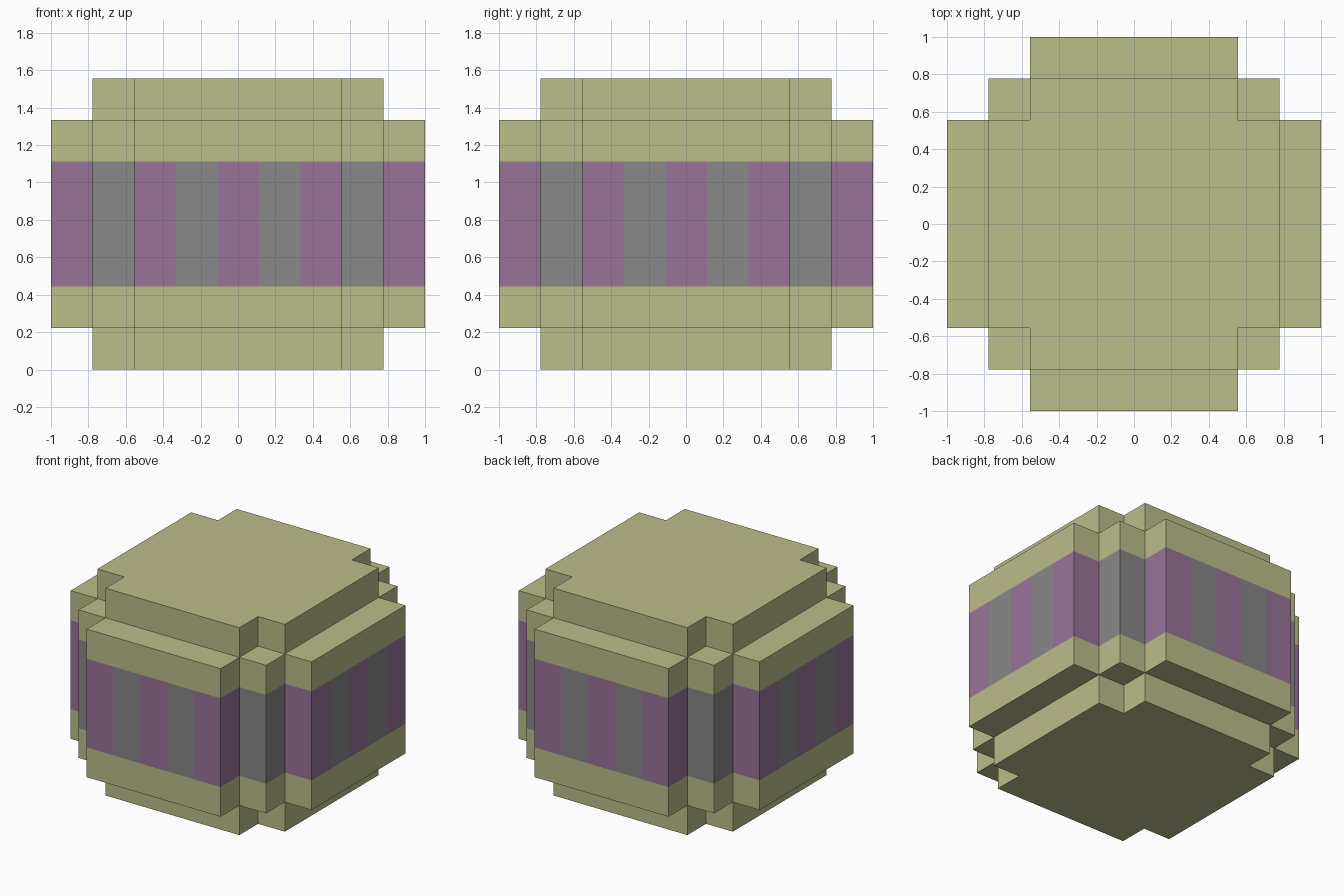
import bpy
import bmesh
from mathutils import Vector

cube = bpy.data.objects.get("Cube")
if cube:
    bpy.data.objects.remove(cube, do_unlink=True)

UNIT = 2 / 9      # edge length of one block
LAYERS = 7        # blocks from bottom to top


def make_material(name, rgb):
    mat = bpy.data.materials.new(name)
    mat.use_nodes = True
    color = (*rgb, 1.0)
    mat.diffuse_color = color
    mat.node_tree.nodes["Principled BSDF"].inputs["Base Color"].default_value = color
    return mat


OLIVE, PURPLE, GREY = range(3)
materials = [
    make_material("olive", (0.50, 0.51, 0.255)),
    make_material("purple", (0.315, 0.175, 0.315)),
    make_material("grey", (0.246, 0.246, 0.246)),
]


def filled(x, y, z):
    """Stepped round block: smaller plus-shaped caps above and below a wide middle."""
    if not 0 <= z < LAYERS:
        return False
    near, far = sorted((abs(x), abs(y)))
    if z in (0, LAYERS - 1):
        return far <= 3 and near <= 2
    return far <= 3 or (far == 4 and near <= 2)


def face_color(cell, direction):
    """Alternating stripes on upright faces of the middle band."""
    x, y, z = cell
    if direction.z or not 2 <= z <= 4:
        return OLIVE
    along = y if direction.x else x
    return GREY if along % 2 else PURPLE


# Outer skin of the stepped block
bm = bmesh.new()
axes = [Vector((1, 0, 0)), Vector((0, 1, 0)), Vector((0, 0, 1))]
reach = range(-4, 5)
for cell in [(x, y, z) for x in reach for y in reach for z in range(LAYERS)]:
    if not filled(*cell):
        continue
    center = Vector(cell) + axes[2] / 2
    for i, axis in enumerate(axes):
        for direction in (axis, -axis):
            neighbor = [round(c + d) for c, d in zip(cell, direction)]
            if filled(*neighbor):
                continue
            u = axes[(i + 1) % 3] / 2
            v = direction.cross(u)
            middle = center + direction / 2
            corners = (middle - u - v, middle + u - v, middle + u + v, middle - u + v)
            face = bm.faces.new([bm.verts.new(p * UNIT) for p in corners])
            face.material_index = face_color(cell, direction)

# Weld the blocks and merge flat areas of one colour
bmesh.ops.remove_doubles(bm, verts=bm.verts[:], dist=0.001)
bmesh.ops.dissolve_limit(bm, angle_limit=0.01, verts=bm.verts[:],
                         edges=bm.edges[:], delimit={'MATERIAL'})
bmesh.ops.recalc_face_normals(bm, faces=bm.faces[:])

mesh = bpy.data.meshes.new("striped_block")
bm.to_mesh(mesh)
bm.free()
for mat in materials:
    mesh.materials.append(mat)
block = bpy.data.objects.new("striped_block", mesh)
bpy.context.scene.collection.objects.link(block)
